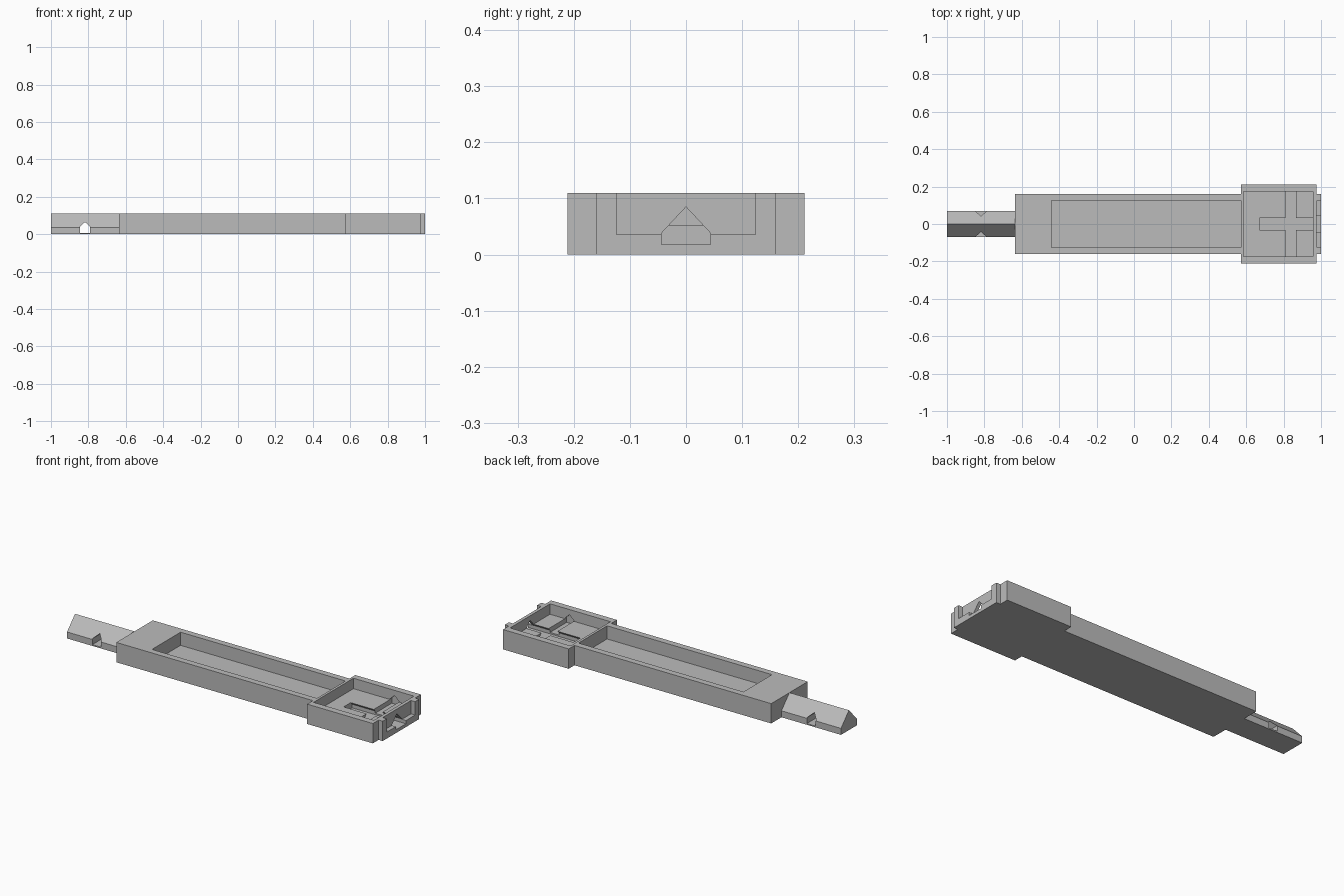
import bpy

cube = bpy.data.objects.get("Cube")
if cube:
    bpy.data.objects.remove(cube, do_unlink=True)

grey = bpy.data.materials.new("plain_grey")
grey.use_nodes = True
color = (0.5, 0.5, 0.5, 1)
grey.diffuse_color = color
grey.node_tree.nodes["Principled BSDF"].inputs["Base Color"].default_value = color

H = 0.11  # overall height


def prism(name, profile, start, end, axis="x"):
    """Extrude a (side, z) profile along the x or y axis."""
    def place(t, s, z):
        return (t, s, z) if axis == "x" else (-s, t, z)
    n = len(profile)
    verts = [place(t, s, z) for t in (start, end) for s, z in profile]
    faces = [tuple(reversed(range(n))), tuple(range(n, 2 * n))]
    faces += [(i, (i + 1) % n, (i + 1) % n + n, i + n) for i in range(n)]
    mesh = bpy.data.meshes.new(name)
    mesh.from_pydata(verts, [], faces)
    mesh.materials.append(grey)
    obj = bpy.data.objects.new(name, mesh)
    bpy.context.collection.objects.link(obj)
    return obj


def block(name, x0, x1, half, z0, z1):
    return prism(name, [(-half, z0), (half, z0), (half, z1), (-half, z1)], x0, x1)


def house(half, bottom, shoulder, peak, center=0):
    """Gabled profile: straight sides below a pointed roof."""
    return [(center - half, bottom), (center + half, bottom),
            (center + half, shoulder), (center, peak), (center - half, shoulder)]


def cut(target, *cutters):
    """Subtract each cutter, then bake the result and drop the cutter."""
    for cutter in cutters:
        cutter.hide_render = True
        mod = target.modifiers.new("cut", "BOOLEAN")
        mod.operation = "DIFFERENCE"
        mod.solver = "EXACT"
        mod.object = cutter
        bpy.context.view_layer.objects.active = target
        bpy.ops.object.modifier_apply(modifier=mod.name)
        bpy.data.objects.remove(cutter, do_unlink=True)


def socket_cutter():
    return prism("socket_cutter", house(0.044, 0.018, 0.038, 0.085), 0.67, 1.05)


# Long handle with a shallow tray
handle = block("handle", -0.635, 0.575, 0.16, 0, H)
cut(handle, block("tray_cutter", -0.44, 0.572, 0.125, 0.037, 0.2))

# Wider head: open box, lengthwise socket and crosswise pin channel
head = block("head", 0.572, 0.975, 0.211, 0, H)
cut(head,
    block("box_cutter", 0.586, 0.957, 0.175, 0.052, 0.2),
    socket_cutter(),
    prism("pin_cutter", house(0.027, 0.026, 0.056, 0.081, -0.838), -0.19, 0.19, "y"))

# End plate with raised side tabs and the socket mouth
end_plate = block("end_plate", 0.97, 1.0, 0.16, 0, H)
cut(end_plate,
    block("mouth_cutter", 0.9, 1.05, 0.124, 0.036, 0.2),
    socket_cutter())

# Gabled tongue with a pin hole running through it
tongue = prism("tongue", house(0.07, 0, 0.036, H), -1.0, -0.63)
cut(tongue, prism("pin_hole_cutter", house(0.027, 0.007, 0.04, 0.065, 0.818), -0.2, 0.2, "y"))
